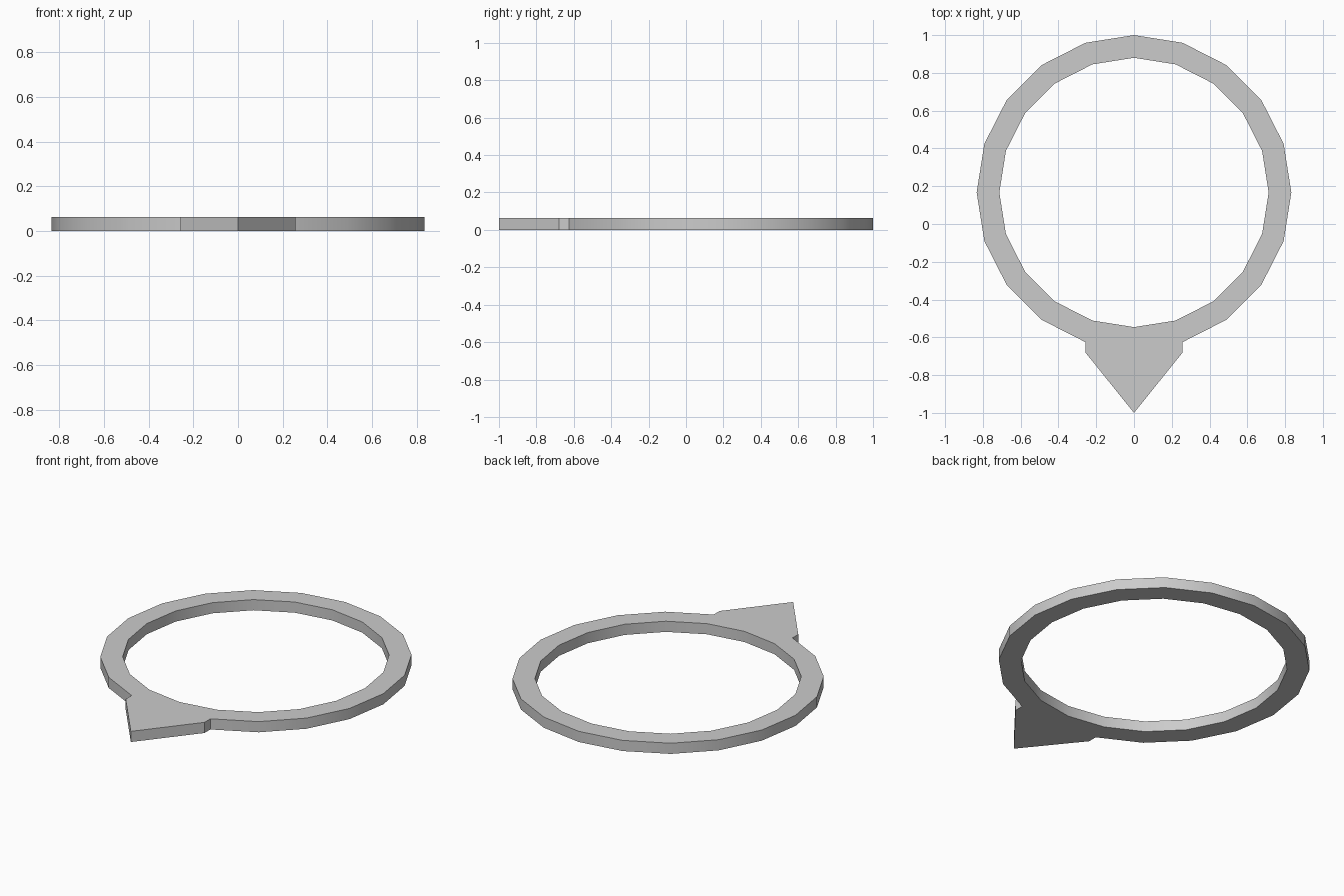
import bpy, bmesh
from math import sin, cos, pi, radians

if "Cube" in bpy.data.objects:
    bpy.data.objects.remove(bpy.data.objects["Cube"])

SIDES, CY, HEIGHT = 20, 0.167, 0.063
R_OUT, R_IN = 0.833, 0.713


def ring_point(radius, i):
    # Index 0 is the back (+y); index SIDES / 2 is the front
    a = 2 * pi * i / SIDES
    return (radius * sin(a), CY + radius * cos(a), 0)


bm = bmesh.new()
outer = [bm.verts.new(ring_point(R_OUT, i)) for i in range(SIDES)]
inner = [bm.verts.new(ring_point(R_IN, i)) for i in range(SIDES)]
front = SIDES // 2

# Flat ring, leaving the two front segments for the pointer
for i in range(SIDES):
    j = (i + 1) % SIDES
    if i not in (front - 1, front):
        bm.faces.new((outer[i], inner[i], inner[j], outer[j]))

# Pointer: the front outer vertex becomes the tip, with a shoulder each side
tip = outer[front]
tip.co = (0, -1, 0)
for k in (front - 1, front + 1):
    shoulder = bm.verts.new((outer[k].co.x, -0.68, 0))
    bm.faces.new((outer[k], inner[k], inner[front], tip, shoulder))

# Thickness
bmesh.ops.recalc_face_normals(bm, faces=bm.faces[:])
top = bmesh.ops.extrude_face_region(bm, geom=bm.faces[:], use_keep_orig=True)["geom"]
bmesh.ops.translate(bm, vec=(0, 0, HEIGHT),
                    verts=[g for g in top if isinstance(g, bmesh.types.BMVert)])
bmesh.ops.recalc_face_normals(bm, faces=bm.faces[:])

mesh = bpy.data.meshes.new("pointer_ring")
bm.to_mesh(mesh)
bm.free()
ring = bpy.data.objects.new("pointer_ring", mesh)
bpy.context.collection.objects.link(ring)

# Smooth round walls, sharp rims and pointer corners
bpy.context.view_layer.objects.active = ring
ring.select_set(True)
bpy.ops.object.shade_smooth_by_angle(angle=radians(30))
